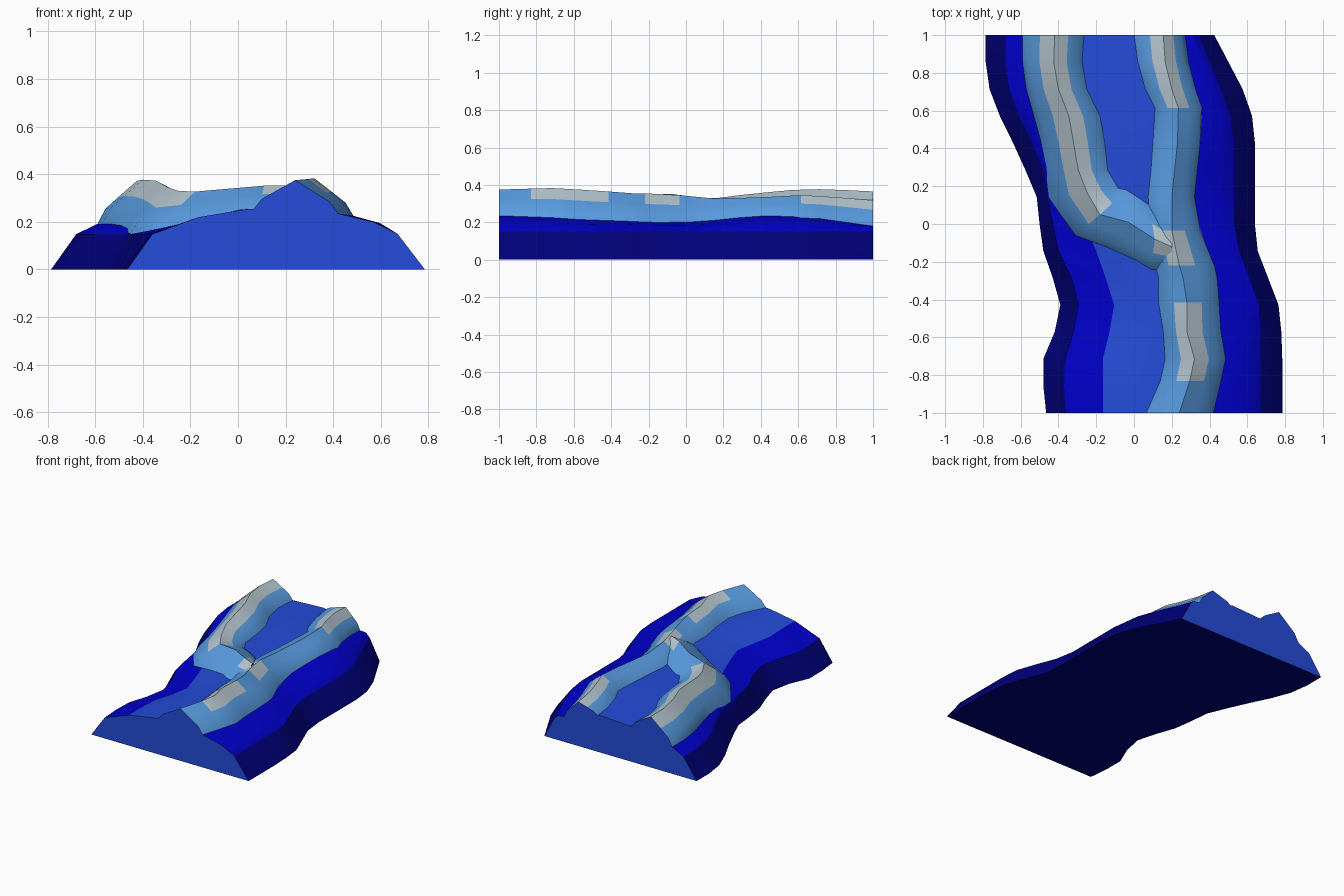
import bpy, bmesh, math

if "Cube" in bpy.data.objects:
    bpy.data.objects.remove(bpy.data.objects["Cube"])

def material(name, r, g, b):
    m = bpy.data.materials.new(name)
    m.diffuse_color = (r, g, b, 1)
    m.use_nodes = True
    m.node_tree.nodes["Principled BSDF"].inputs["Base Color"].default_value = m.diffuse_color
    return m

MATS = [material("navy", 0, 0, .20), material("deep blue", 0, 0, .60),
        material("mid blue", .018, .072, .70), material("light blue", .10, .335, .76),
        material("rock grey", .47, .57, .63)]
NAVY, DEEP, MID, LIGHT, GREY = range(5)

def lerp(a, b, t):
    return a + (b - a) * t

def loft(name, sections, colour):
    """Skin closed sections; colour(row, strip) picks the material."""
    bm = bmesh.new()
    rows = [[bm.verts.new(p) for p in s] for s in sections]
    n = len(rows[0])
    for i in range(len(rows) - 1):
        for j in range(n):
            k = (j + 1) % n
            f = bm.faces.new((rows[i][j], rows[i][k], rows[i + 1][k], rows[i + 1][j]))
            f.material_index = colour(i, j)
    for end in (rows[0], rows[-1]):
        bm.faces.new(end).material_index = MID
    bmesh.ops.recalc_face_normals(bm, faces=bm.faces)
    for f in bm.faces:
        f.smooth = True
    me = bpy.data.meshes.new(name)
    bm.to_mesh(me)
    bm.free()
    for m in MATS:
        me.materials.append(m)
    me.set_sharp_from_angle(angle=math.radians(28))
    bpy.context.collection.objects.link(bpy.data.objects.new(name, me))

# Land: contour lines from back (y=1) to front (y=-1), 15 even stations
L0 = [-.785, -.785, -.765, -.71, -.64, -.575, -.515, -.50, -.48, -.43, -.39, -.42, -.48, -.48, -.465]
L1 = [-.68, -.68, -.66, -.61, -.54, -.48, -.455, -.43, -.40, -.33, -.295, -.32, -.365, -.37, -.36]
L2 = [-.59, -.59, -.57, -.53, -.49, -.455, -.43, -.26, -.20, -.15, -.105, -.13, -.165, -.165, -.165]
L2Z = [.192, .192, .192, .19, .185, .175, .17, .19, .20, .205, .21, .21, .215, .22, .22]
R2 = [.27, .29, .325, .36, .35, .335, .32, .345, .39, .44, .45, .46, .485, .455, .42]
R2Z = [.18, .20, .22, .23, .235, .225, .21, .20, .20, .205, .21, .215, .225, .23, .235]
R1 = [.345, .40, .46, .51, .53, .53, .53, .53, .555, .61, .66, .67, .67, .67, .67]
R0 = [.425, .50, .575, .625, .64, .64, .64, .64, .655, .71, .765, .78, .785, .785, .785]

def land_row(i):
    a, b = L2[i], R2[i]
    return [(L0[i], 0), (L1[i], .148), (a, L2Z[i]), (lerp(a, b, 1 / 3), .252),
            (lerp(a, b, 2 / 3), .265), (b, R2Z[i]),
            (lerp(b, R1[i], .6), lerp(R2Z[i], .15, .6) + .015), (R1[i], .15), (R0[i], 0)]

LAND = [land_row(i) for i in range(15)]
strips = [NAVY, DEEP, MID, MID, MID, DEEP, DEEP, NAVY, NAVY]
loft("land", [[(x, 1 - i / 7, z) for x, z in r] for i, r in enumerate(LAND)],
     lambda i, j: strips[j])

def ground(x, y):
    s = min(max((1 - y) * 7, 0), 14)
    i = min(int(s), 13)
    row = [(lerp(a[0], b[0], s - i), lerp(a[1], b[1], s - i)) for a, b in zip(LAND[i], LAND[i + 1])]
    for (xa, za), (xb, zb) in zip(row, row[1:]):
        if xa <= x <= xb:
            return lerp(za, zb, (x - xa) / (xb - xa))
    return 0

def ridge(name, stations, grey_rows):
    """Each station: left foot xy, peak xyz, right foot xy."""
    secs = []
    for lx, ly, px, py, pz, rx, ry in stations:
        def side(x, y):
            z = ground(x, y)
            return [(lerp(x, px, t), lerp(y, py, t), lerp(z, pz, u))
                    for t, u in ((0, -.35), (0, 0), (.2, .35), (.54, .63))]
        secs.append(side(lx, ly) + [(px, py, pz)] + side(rx, ry)[::-1])
    loft(name, secs, lambda i, j: GREY if j in (3, 4) and i in grey_rows else LIGHT)

# Main ridge along the right: y, left foot, peak x, peak z, right foot
MAIN = [(1, 0, .155, .318, .27), (.857, .02, .165, .33, .29), (.714, .06, .2, .34, .325),
        (.615, .11, .235, .345, .36), (.429, .1, .23, .335, .35), (.286, .09, .215, .33, .335),
        (.143, .075, .2, .328, .32), (-.035, .08, .2, .345, .35), (-.22, .115, .24, .355, .425),
        (-.286, .13, .26, .355, .44), (-.415, .13, .28, .365, .45), (-.571, .155, .28, .375, .46),
        (-.714, .165, .32, .383, .485), (-.83, .14, .295, .38, .46), (-1, .065, .24, .375, .42)]
ridge("main_ridge", [(a, y, p, y, z, b, y) for y, a, p, z, b in MAIN], {0, 1, 2, 7, 10, 11, 12})

# Branch ridge: runs down the left, then turns across to the main ridge
BACK = [(1, -.59, -.42, .365, -.265), (.857, -.59, -.425, .372, -.275),
        (.714, -.57, -.40, .377, -.25), (.571, -.53, -.345, .373, -.18),
        (.429, -.49, -.32, .36, -.155), (.286, -.462, -.295, .345, -.14)]
TURN = [(-.458, .143, -.25, .17, .33, -.085, .19), (-.31, -.06, -.18, .05, .327, -.04, .18),
        (-.15, -.12, -.03, .01, .34, .0, .155), (.09, -.24, .11, -.08, .352, .08, .10),
        (.2, -.24, .2, -.12, .352, .2, 0)]
ridge("branch_ridge", [(a, y, p, y, z, b, y) for y, a, p, z, b in BACK] + TURN,
      set(range(7)) | {9})
